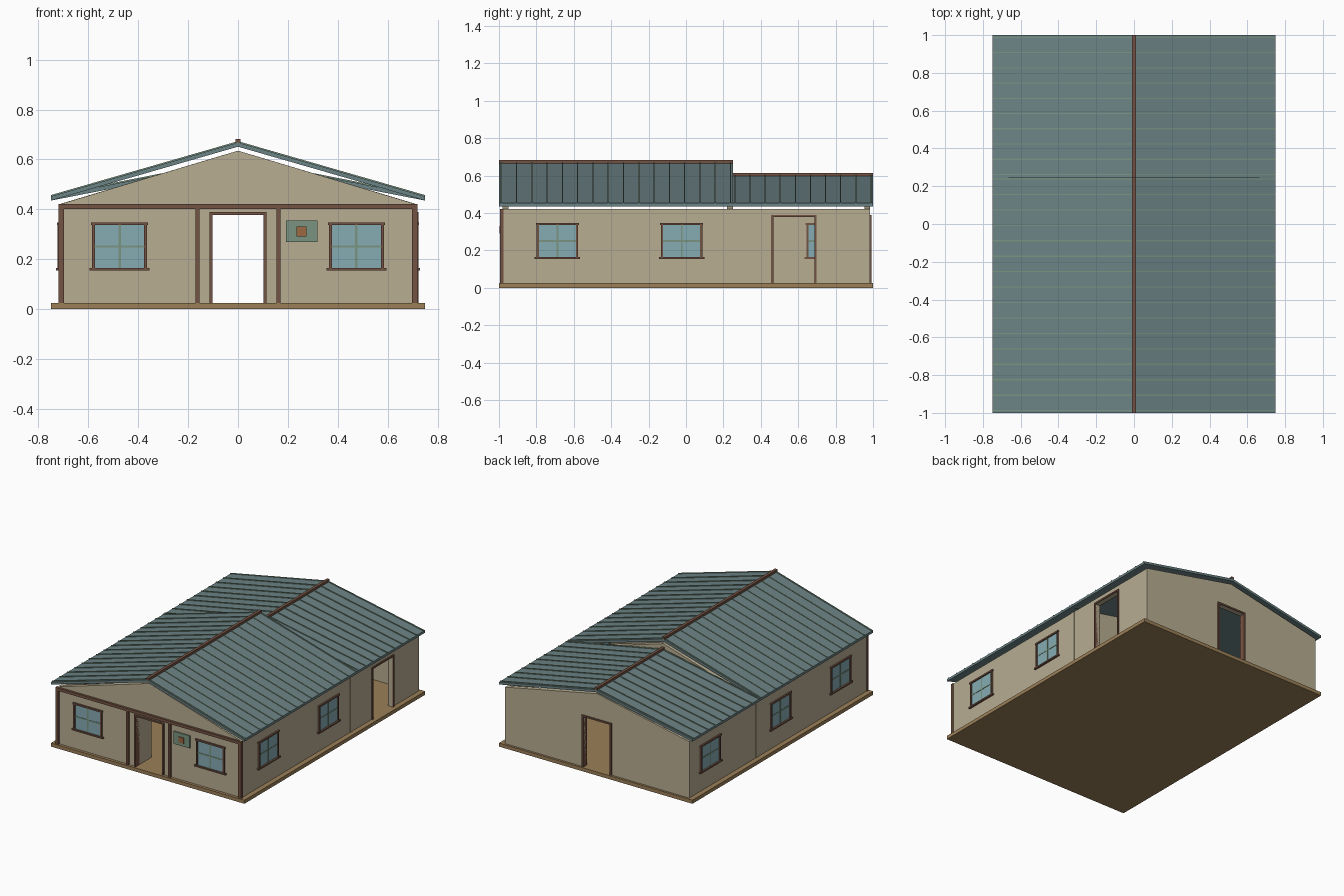
import bpy, bmesh, math
from mathutils import Matrix, Vector

if "Cube" in bpy.data.objects:
    bpy.data.objects.remove(bpy.data.objects["Cube"])


def material(name, r, g, b):
    m = bpy.data.materials.new(name)
    m.diffuse_color = [((c / 255 + 0.055) / 1.055) ** 2.4 for c in (r, g, b)] + [1]
    m.use_nodes = True
    m.node_tree.nodes["Principled BSDF"].inputs["Base Color"].default_value = m.diffuse_color
    return m


WALL = material("tan plaster", 184, 173, 146)
ROOF = material("blue grey metal", 108, 131, 133)
RIB = material("muted green", 122, 148, 128)
WOOD = material("dark brown wood", 116, 83, 67)
FLOOR = material("light brown boards", 155, 128, 88)
GLASS = material("pale blue glass", 134, 172, 179)
EMBLEM = material("rust brown", 156, 104, 66)


def finish(name, mat, bm, matrix=None):
    bmesh.ops.recalc_face_normals(bm, faces=bm.faces)
    me = bpy.data.meshes.new(name)
    bm.to_mesh(me)
    bm.free()
    me.materials.append(mat)
    ob = bpy.data.objects.new(name, me)
    bpy.context.collection.objects.link(ob)
    if matrix:
        ob.matrix_world = matrix
    return ob


def boxes(name, mat, items, matrix=None):
    """One object made of boxes given as (x0, x1, y0, y1, z0, z1)."""
    bm = bmesh.new()
    for x0, x1, y0, y1, z0, z1 in items:
        place = Matrix.Translation(((x0 + x1) / 2, (y0 + y1) / 2, (z0 + z1) / 2))
        size = Matrix.Diagonal((x1 - x0, y1 - y0, z1 - z0, 1))
        bmesh.ops.create_cube(bm, size=1, matrix=place @ size)
    return finish(name, mat, bm, matrix)


def prisms(name, mat, profile, spans):
    """Extrude an x-z profile along y, once for each (y0, y1) span."""
    bm = bmesh.new()
    for y0, y1 in spans:
        face = bm.faces.new([bm.verts.new((x, y0, z)) for x, z in profile])
        ext = bmesh.ops.extrude_face_region(bm, geom=[face])
        moved = [v for v in ext["geom"] if isinstance(v, bmesh.types.BMVert)]
        bmesh.ops.translate(bm, verts=moved, vec=(0, y1 - y0, 0))
    return finish(name, mat, bm)


def chevron(half, eave, apex, thick):
    return [(-half, eave), (0, apex), (half, eave),
            (half, eave - thick), (0, apex - thick), (-half, eave - thick)]


T = 0.03                      # wall thickness
BASE, TOP = 0.025, 0.42       # wall bottom and top
HX = 0.715                    # outer half width of the walls
FRONT, MID, BACK = -0.98, 0.25, 0.985
DOOR = 0.103                  # half width of the door openings
HEAD = 0.378                  # door opening height

# Floor slab
boxes("floor_slab", FLOOR, [(-0.75, 0.75, -1, 1, 0, BASE)])


# Cross walls, each with a central doorway, and their gables
def cross_wall(name, y0, y1, hx, apex):
    boxes(name + "_wall", WALL, [
        (-hx, -DOOR, y0, y1, BASE, TOP),
        (DOOR, hx, y0, y1, BASE, TOP),
        (-DOOR, DOOR, y0, y1, HEAD, TOP)])
    prisms(name + "_gable", WALL, [(-hx, TOP), (0, apex), (hx, TOP)], [(y0, y1)])


cross_wall("front", FRONT, FRONT + T, HX, 0.635)
cross_wall("middle", MID - T, MID, HX + 0.003, 0.635)
cross_wall("back", BACK - T, BACK, HX, 0.565)

# Side walls, the right one with a doorway towards the back
D0, D1 = 0.467, 0.687
Y0, Y1 = FRONT + T, BACK - T
boxes("left_wall", WALL, [(-HX, -HX + T, Y0, Y1, BASE, TOP)])
boxes("right_wall", WALL, [
    (HX - T, HX, Y0, D0, BASE, TOP),
    (HX - T, HX, D1, Y1, BASE, TOP),
    (HX - T, HX, D0, D1, HEAD, TOP)])

# Short wall beside the entrance
boxes("entry_wall", WALL, [(-DOOR - 0.02, -DOOR, FRONT + T, FRONT + 0.17, BASE, HEAD)])

# Front timber: posts and tie beam
posts = [(x - w, x + w, -0.995, FRONT + 0.005, BASE, 0.402)
         for x, w in ((-0.709, 0.011), (0.709, 0.011), (-0.163, 0.008), (0.163, 0.008))]
boxes("front_posts", WOOD, posts)
boxes("front_beam", WOOD, [(-0.72, 0.72, -0.995, FRONT + 0.005, 0.402, TOP + 0.002)])


# Openings are modelled facing -y with the outer wall surface at y = 0
def on_wall(side, along):
    spots = {"front": ((along, FRONT, 0), 0), "back": ((along, BACK, 0), 180),
             "right": ((HX, along, 0), 90), "left": ((-HX, along, 0), -90)}
    loc, deg = spots[side]
    return Matrix.Translation(Vector(loc)) @ Matrix.Rotation(math.radians(deg), 4, 'Z')


def window(name, side, along):
    m = on_wall(side, along)
    y0, y1 = -0.009, T + 0.006
    boxes(name + "_frame", WOOD, [
        (-0.110, -0.099, y0, y1, 0.165, 0.336),
        (0.099, 0.110, y0, y1, 0.165, 0.336),
        (-0.115, 0.115, y0 - 0.002, y1, 0.336, 0.347),
        (-0.121, 0.121, y0 - 0.005, y1, 0.155, 0.165)], m)
    boxes(name + "_glass", GLASS, [(-0.099, 0.099, -0.002, T + 0.002, 0.165, 0.336)], m)
    boxes(name + "_bars", RIB, [
        (-0.005, 0.005, -0.005, T + 0.004, 0.165, 0.336),
        (-0.099, 0.099, -0.004, T + 0.003, 0.246, 0.255)], m)


def door_frame(name, side, along, half):
    m = on_wall(side, along)
    w, y0, y1 = 0.012, -0.008, T + 0.004
    boxes(name, WOOD, [
        (-half - w, -half, y0, y1, BASE, HEAD),
        (half, half + w, y0, y1, BASE, HEAD),
        (-half - w, half + w, y0, y1, HEAD, HEAD + 0.011)], m)


for x, label in ((-0.475, "left"), (0.475, "right")):
    window("front_" + label + "_window", "front", x)
for i, y in enumerate((-0.688, -0.023)):
    for side in ("left", "right"):
        window(f"{side}_window_{i + 1}", side, y)
window("left_window_3", "left", 0.755)

door_frame("front_door_frame", "front", 0, DOOR)
door_frame("back_door_frame", "back", 0, DOOR)
door_frame("right_door_frame", "right", (D0 + D1) / 2, (D1 - D0) / 2)

# Blank notice board with a small raised square
boxes("notice_board", RIB, [(0.193, 0.318, FRONT - 0.009, FRONT, 0.268, 0.355)])
boxes("notice_board_square", EMBLEM, [(0.235, 0.275, FRONT - 0.016, FRONT - 0.009, 0.291, 0.33)])


# Two roof sections with standing seams and a ridge cap
def roof(name, y0, y1, apex, count):
    prisms(name + "_roof", ROOF, chevron(0.75, 0.452, apex, 0.017), [(y0, y1)])
    step = (y1 - y0 - 0.024) / (count - 1)
    seams = [(y0 + 0.012 + i * step - 0.003, y0 + 0.012 + i * step + 0.003)
             for i in range(count)]
    prisms(name + "_roof_seams", RIB, chevron(0.75, 0.457, apex + 0.005, 0.006), seams)
    boxes(name + "_ridge_cap", WOOD, [(-0.01, 0.01, y0, y1, apex - 0.006, apex + 0.014)])


roof("front", -1, MID, 0.668, 16)
roof("back", MID, 1, 0.599, 10)
